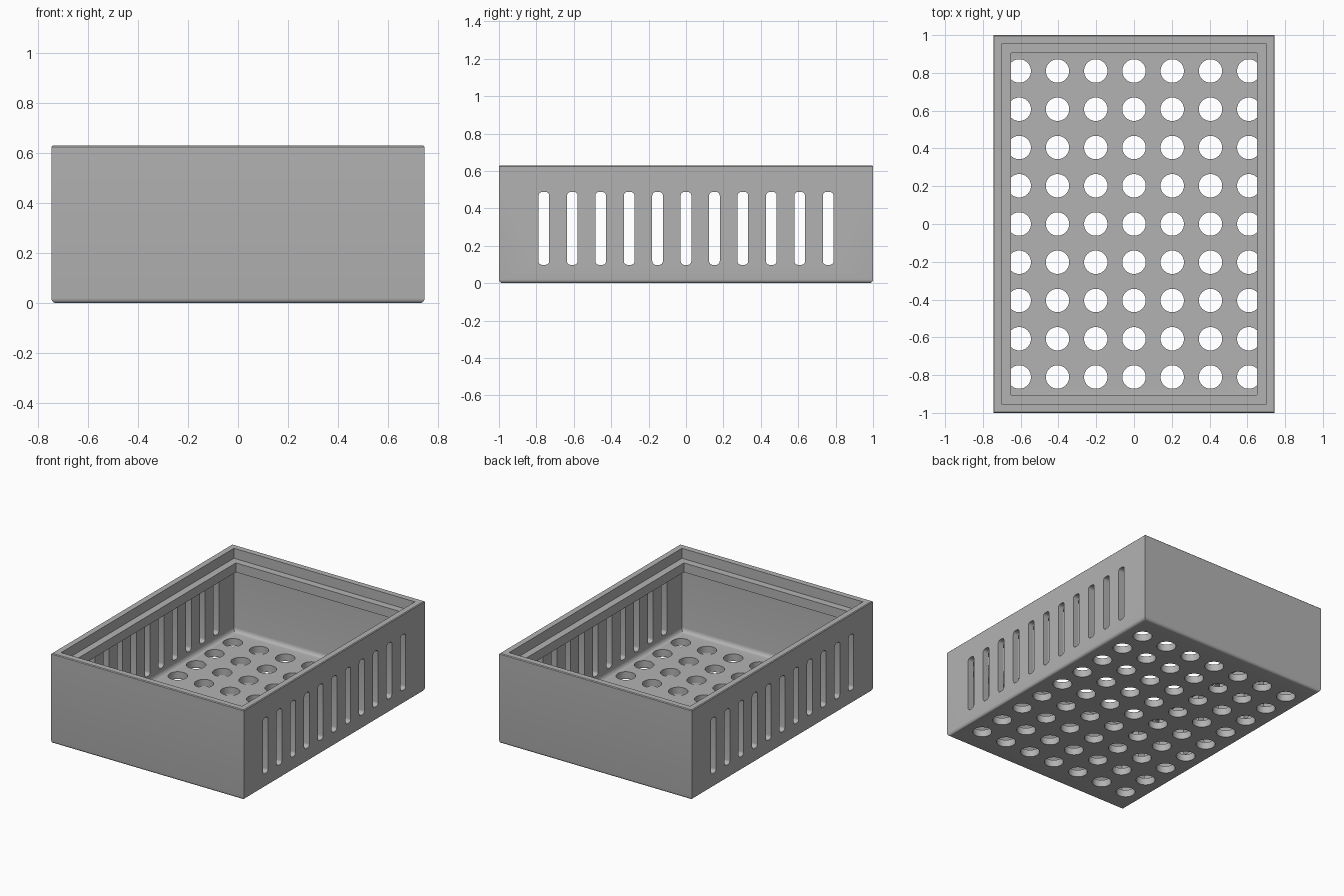
import bpy
import bmesh
import math
from mathutils import Matrix

if "Cube" in bpy.data.objects:
    bpy.data.objects.remove(bpy.data.objects["Cube"], do_unlink=True)

HX, HY, H = 0.745, 1.0, 0.63
WALL, LIP = 0.045, 0.095        # insets of the rim and the ledge
LEDGE_Z, LIP_Z, FLOOR = 0.56, 0.495, 0.05

grey = bpy.data.materials.new("plain_grey")
grey.use_nodes = True
grey.diffuse_color = (0.45, 0.45, 0.45, 1)
grey.node_tree.nodes["Principled BSDF"].inputs["Base Color"].default_value = (0.45, 0.45, 0.45, 1)


def make_object(name, bm):
    bmesh.ops.recalc_face_normals(bm, faces=bm.faces)
    mesh = bpy.data.meshes.new(name)
    bm.to_mesh(mesh)
    bm.free()
    mesh.materials.append(grey)
    obj = bpy.data.objects.new(name, mesh)
    bpy.context.collection.objects.link(obj)
    return obj


def fillet(inset, z, radius, steps=5):
    """Quarter-round from a horizontal floor up to a vertical wall, as (inset, z)."""
    angles = [i * math.pi / 2 / steps for i in range(steps + 1)]
    return [(inset + radius * (1 - math.sin(a)), z + radius * (1 - math.cos(a))) for a in angles]


# Wall section: up the outside, over the rim and ledge, down to the floor
section = fillet(0, 0, 0.02)
section += [(0, H - 0.005), (0.005, H), (WALL, H), (WALL, LEDGE_Z), (LIP, LEDGE_Z),
            (LIP, LIP_Z), (WALL, LIP_Z)]
section += reversed(fillet(WALL, FLOOR, 0.03))

# Tray body: the section swept round the rectangle
bm = bmesh.new()
rings = []
for inset, z in section:
    x, y = HX - inset, HY - inset
    rings.append([bm.verts.new((sx * x, sy * y, z))
                  for sx, sy in ((-1, -1), (1, -1), (1, 1), (-1, 1))])
for a, b in zip(rings, rings[1:]):
    for i in range(4):
        j = (i + 1) % 4
        bm.faces.new((a[i], a[j], b[j], b[i]))
bm.faces.new(rings[0])
bm.faces.new(rings[-1])
tray = make_object("tray", bm)

# Cutter for the floor drain holes
bm = bmesh.new()
for i in range(-3, 4):
    for j in range(-4, 5):
        bmesh.ops.create_cone(bm, cap_ends=True, segments=32, radius1=0.062, radius2=0.062,
                              depth=0.2, matrix=Matrix.Translation((i * 0.2025, j * 0.2025, 0)))
holes = make_object("hole_cutter", bm)

# Cutter for the side vent slots, with rounded ends
bm = bmesh.new()
for i in range(-5, 6):
    size = Matrix.Diagonal((2, 0.057, 0.39, 1))
    bmesh.ops.create_cube(bm, size=1, matrix=Matrix.Translation((0, i * 0.152, 0.293)) @ size)
long_edges = [e for e in bm.edges if abs(e.verts[0].co.x - e.verts[1].co.x) > 1]
bmesh.ops.bevel(bm, geom=long_edges, offset=0.02, segments=5, profile=0.5, affect='EDGES')
slots = make_object("slot_cutter", bm)

# Cut the openings and remove the cutters
bpy.ops.object.select_all(action='DESELECT')
bpy.context.view_layer.objects.active = tray
tray.select_set(True)
for cutter in (holes, slots):
    cutter.hide_render = True
    mod = tray.modifiers.new(cutter.name, 'BOOLEAN')
    mod.operation = 'DIFFERENCE'
    mod.solver = 'EXACT'
    mod.object = cutter
    bpy.ops.object.modifier_apply(modifier=mod.name)
    bpy.data.objects.remove(cutter, do_unlink=True)

bpy.ops.object.shade_smooth_by_angle(angle=math.radians(30))
